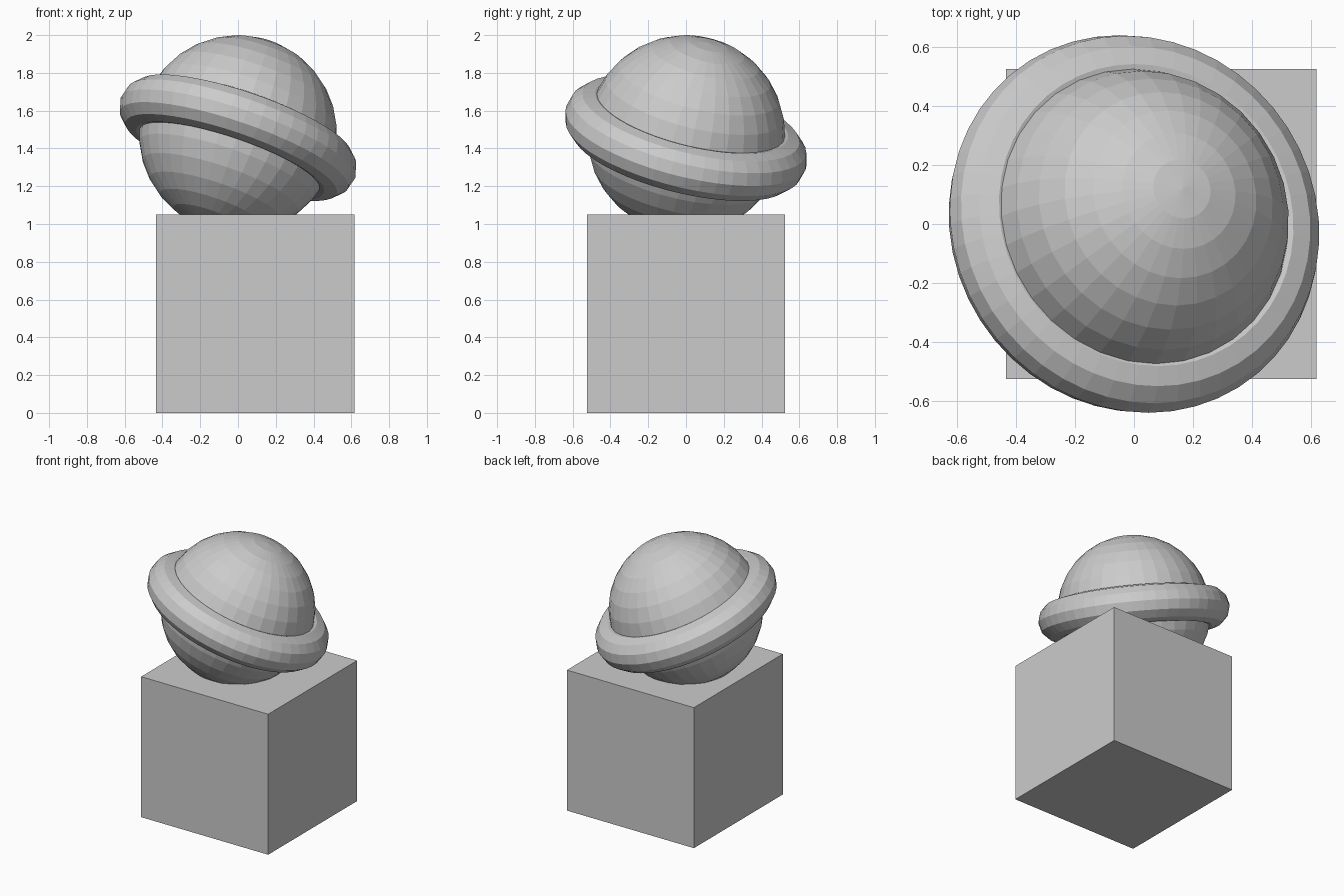
import bpy
from math import asin, cos

if "Cube" in bpy.data.objects:
    bpy.data.objects.remove(bpy.data.objects["Cube"])

UNIT = 0.525  # shared scale: cube half-side, globe radius, ring radius

# common tilt of the globe and ring axis
axis_x, axis_y = 0.315, 0.23
tilt_x = -asin(axis_y)
tilt = (tilt_x, asin(axis_x / cos(tilt_x)), 0)

# square block at the bottom
bpy.ops.mesh.primitive_cube_add(size=2 * UNIT, location=(0.092, 0, UNIT))
bpy.context.object.name = "base_block"

# faceted globe sunk slightly into the block
bpy.ops.mesh.primitive_uv_sphere_add(segments=32, ring_count=16, radius=UNIT,
                                     location=(0, 0, 1.475), rotation=tilt)
bpy.context.object.name = "globe"

# thick tilted ring around the globe
bpy.ops.mesh.primitive_torus_add(major_segments=48, minor_segments=12,
                                 major_radius=UNIT, minor_radius=UNIT * 0.25,
                                 location=(0, 0, 1.457), rotation=tilt)
bpy.context.object.name = "ring"
for p in bpy.context.object.data.polygons:
    p.use_smooth = False
